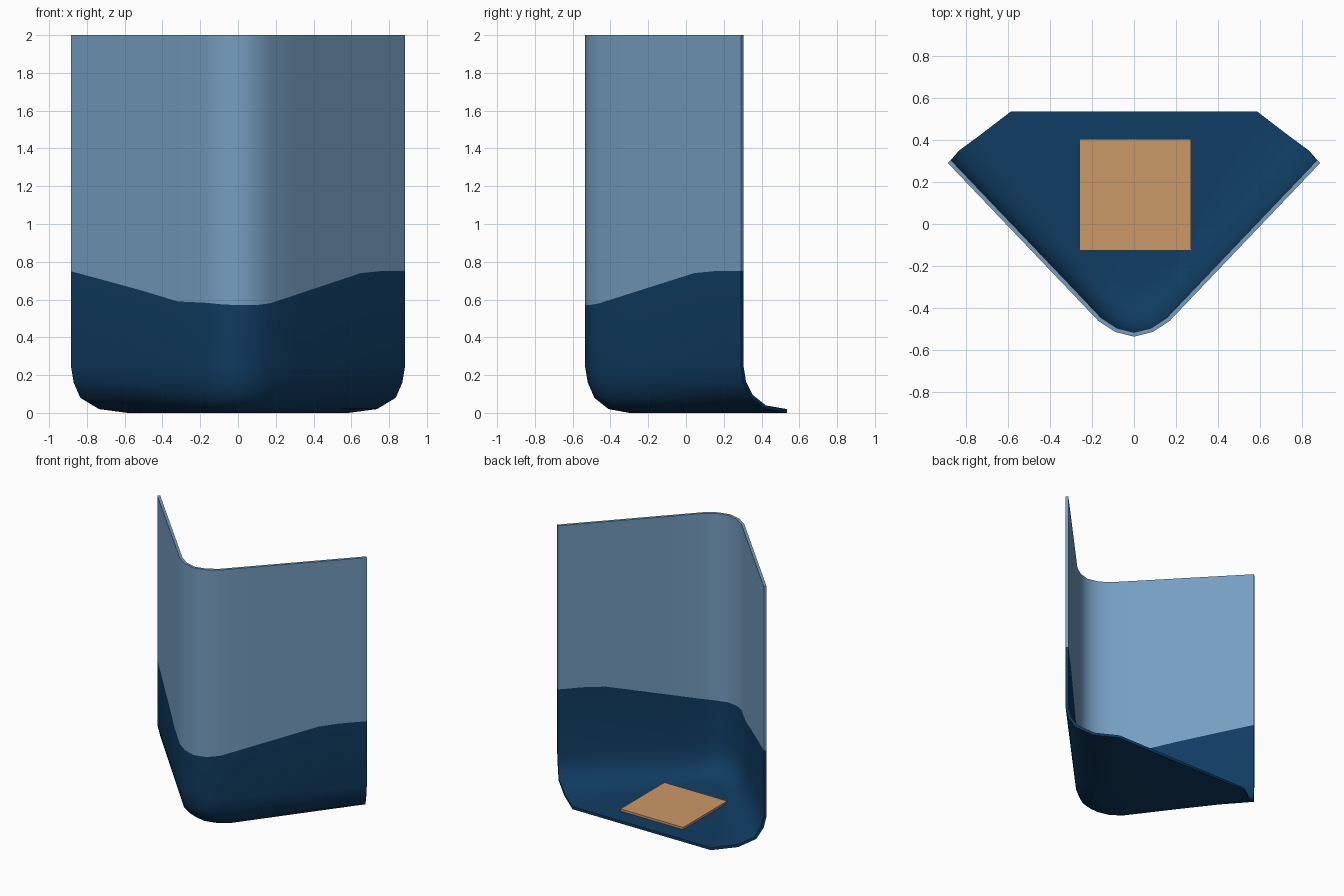
import bpy, bmesh, math

if "Cube" in bpy.data.objects:
    bpy.data.objects.remove(bpy.data.objects["Cube"])


def material(name, rgb):
    m = bpy.data.materials.new(name)
    m.diffuse_color = (*rgb, 1)
    m.use_nodes = True
    m.node_tree.nodes["Principled BSDF"].inputs["Base Color"].default_value = m.diffuse_color
    return m


light_blue = material("light blue", (0.18, 0.34, 0.53))
navy = material("navy", (0.005, 0.045, 0.12))
tan = material("tan", (0.60, 0.32, 0.14))


def add_object(name, bm, mats):
    mesh = bpy.data.meshes.new(name)
    bm.to_mesh(mesh)
    bm.free()
    for m in mats:
        mesh.materials.append(m)
    ob = bpy.data.objects.new(name, mesh)
    bpy.context.collection.objects.link(ob)
    return ob


# Columns around the wall: (x at the rim, height of the colour border)
columns = [(-0.885, 0.75), (-0.7, 0.70), (-0.5, 0.645), (-0.32, 0.59),
           (-0.17, 0.583), (-0.09, 0.575), (0, 0.57), (0.09, 0.57),
           (0.17, 0.58), (0.32, 0.63), (0.5, 0.69), (0.65, 0.74),
           (0.75, 0.75), (0.885, 0.75)]
# Levels: (height or None for the colour border, end x, end y, front corner y)
levels = [(2, 0.885, 0.29, -0.535), (None, 0.885, 0.29, -0.535),
          (0.25, 0.885, 0.29, -0.535), (0.16, 0.87, 0.305, -0.52),
          (0.08, 0.835, 0.345, -0.485), (0.02, 0.735, 0.42, -0.41),
          (0, 0.585, 0.535, -0.30)]
# Rounded front corner: |x| -> y offset from the corner tip
corner = {0: 0, 0.09: 0.022, 0.17: 0.075}


def wall_point(x, border, level):
    z, ex, ey, cy = level
    a, s = abs(x), math.copysign(1, x)
    if a in corner:
        px, py = x, cy + corner[a]
    else:
        t = (a - 0.17) / (0.885 - 0.17)
        px = s * (0.17 + (ex - 0.17) * t)
        py = cy + 0.075 + (ey - cy - 0.075) * t
    return (px, py, border if z is None else z)


# Bent shell: two walls, filleted into a floor that is open at the back
bm = bmesh.new()
rows = [[bm.verts.new(wall_point(x, b, lv)) for x, b in columns] for lv in levels]
for r in range(len(rows) - 1):
    up, low = rows[r], rows[r + 1]
    for i in range(len(columns) - 1):
        f = bm.faces.new((up[i], low[i], low[i + 1], up[i + 1]))
        f.material_index = 0 if r == 0 else 1
floor = bm.faces.new(rows[-1][::-1])
floor.material_index = 1
shell = add_object("corner_shell", bm, [light_blue, navy])

# Sheet thickness, grown inwards
solid = shell.modifiers.new("thickness", 'SOLIDIFY')
solid.thickness = 0.02
solid.offset = -1
bpy.context.view_layer.objects.active = shell
shell.select_set(True)
bpy.ops.object.modifier_apply(modifier=solid.name)
bpy.ops.object.shade_smooth_by_angle(angle=math.radians(40))

# Square plate lying on the floor
bm = bmesh.new()
bmesh.ops.create_cube(bm, size=1)
bmesh.ops.scale(bm, vec=(0.53, 0.53, 0.018), verts=bm.verts)
bmesh.ops.translate(bm, vec=(0.005, 0.14, 0.028), verts=bm.verts)
add_object("floor_plate", bm, [tan])
